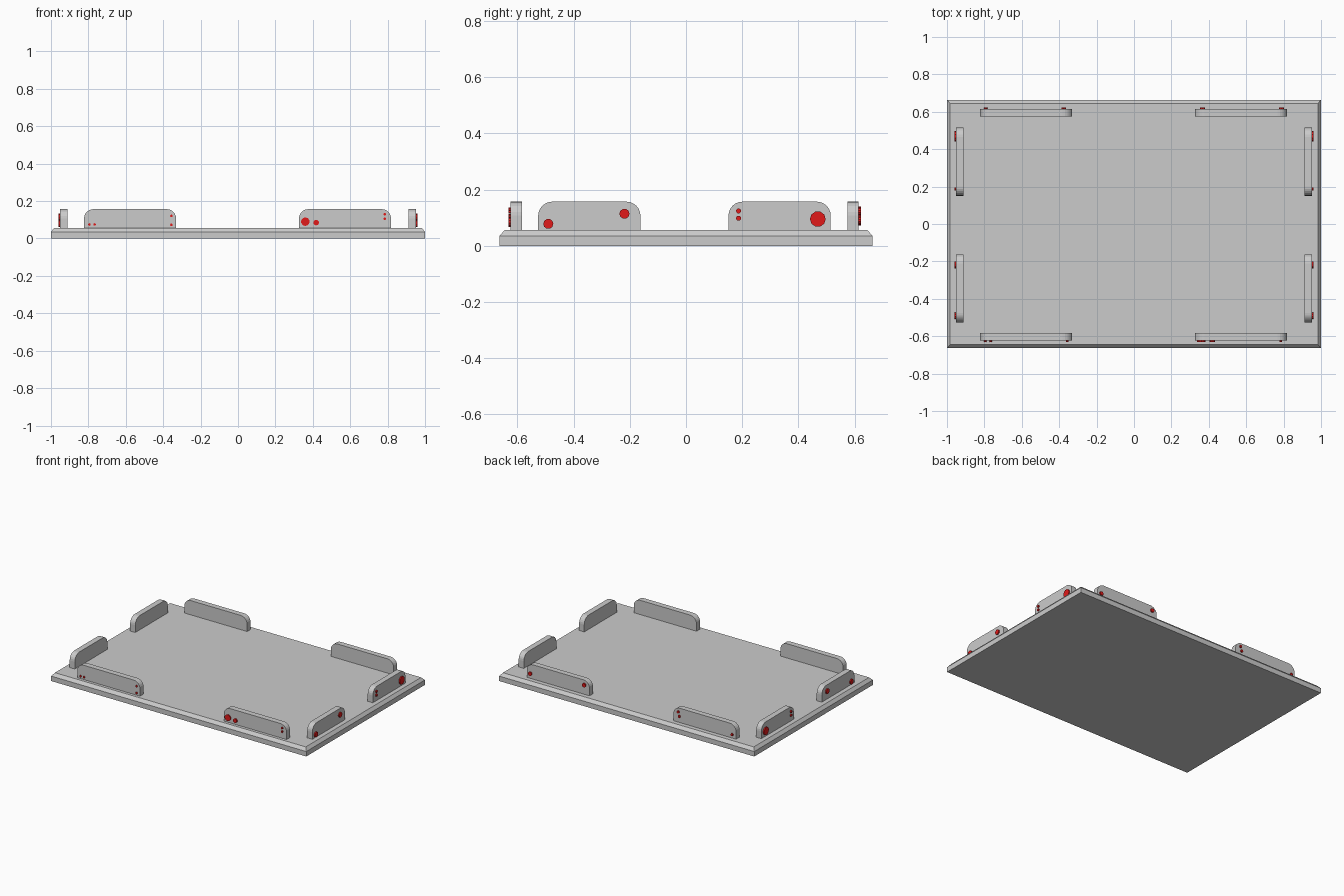
import bpy, bmesh, math
from mathutils import Matrix, Vector

if "Cube" in bpy.data.objects:
    bpy.data.objects.remove(bpy.data.objects["Cube"])

red = bpy.data.materials.new("red")
red.diffuse_color = (0.75, 0.01, 0.01, 1)
red.use_nodes = True
red.node_tree.nodes["Principled BSDF"].inputs["Base Color"].default_value = red.diffuse_color


def finish(name, bm, mat=None):
    bmesh.ops.recalc_face_normals(bm, faces=bm.faces)
    me = bpy.data.meshes.new(name)
    bm.to_mesh(me)
    bm.free()
    ob = bpy.data.objects.new(name, me)
    bpy.context.collection.objects.link(ob)
    if mat:
        me.materials.append(mat)
    return ob


def extrude_profile(name, points, depth):
    """Fill a closed loop of 3D points and extrude it along depth."""
    bm = bmesh.new()
    face = bm.faces.new([bm.verts.new(p) for p in points])
    new = bmesh.ops.extrude_face_region(bm, geom=[face], use_keep_orig=True)
    verts = [g for g in new["geom"] if isinstance(g, bmesh.types.BMVert)]
    bmesh.ops.translate(bm, verts=verts, vec=depth)
    return finish(name, bm)


def place(axis, along, across, z):
    """Wall coordinates: axis 'x' walls run along x, axis 'y' walls along y."""
    return Vector((along, across, z)) if axis == "x" else Vector((across, along, z))


def wall(name, axis, a, b, inner, outer):
    r, low, top = 0.05, 0.05, 0.157
    prof = [(a, low), (b, low)]
    for centre, start in ((b - r, 0), (a + r, 90)):
        for i in range(7):
            t = math.radians(start + 15 * i)
            prof.append((centre + r * math.cos(t), top - r + r * math.sin(t)))
    pts = [place(axis, u, inner, z) for u, z in prof]
    return extrude_profile(name, pts, place(axis, 0, outer - inner, 0))


def peg(name, axis, along, z, radius, face):
    """Short cylinder sticking out of a wall's outer face."""
    out = math.copysign(1, face)
    bm = bmesh.new()
    rot = Matrix.Rotation(math.pi / 2, 4, "X" if axis == "x" else "Y")
    bmesh.ops.create_cone(bm, cap_ends=True, segments=10, radius1=radius, radius2=radius,
                          depth=0.02,
                          matrix=Matrix.Translation(place(axis, along, face - out * 0.002, z)) @ rot)
    return finish(name, bm, red)


# Base slab with chamfered upper rim
bm = bmesh.new()
rings = []
for hx, hy, z in ((1, 0.664, 0), (1, 0.664, 0.035), (0.983, 0.645, 0.056)):
    rings.append([bm.verts.new((sx * hx, sy * hy, z))
                  for sx, sy in ((-1, -1), (1, -1), (1, 1), (-1, 1))])
for lo, hi in zip(rings, rings[1:]):
    for i in range(4):
        j = (i + 1) % 4
        bm.faces.new((lo[i], lo[j], hi[j], hi[i]))
bm.faces.new(rings[0])
bm.faces.new(rings[-1])
finish("base_slab", bm)

# Wall panels on the long sides
for name, inner, outer in (("front", -0.584, -0.624), ("back", 0.575, 0.614)):
    wall(name + "_wall_left", "x", -0.823, -0.331, inner, outer)
    wall(name + "_wall_right", "x", 0.326, 0.818, inner, outer)

# Wall panels and pegs on the short sides, mirrored
side_pegs = ((-0.49, 0.078, 0.018), (-0.219, 0.114, 0.018), (0.187, 0.124, 0.009),
             (0.187, 0.098, 0.009), (0.469, 0.095, 0.028))
for name, s in (("left", -1), ("right", 1)):
    wall(name + "_wall_front", "y", -0.526, -0.162, s * 0.911, s * 0.951)
    wall(name + "_wall_back", "y", 0.151, 0.515, s * 0.911, s * 0.951)
    for along, z, r in side_pegs:
        peg(name + "_peg", "y", along, z, r, s * 0.951)

# Pegs on the front walls
for along, z, r in ((0.36, 0.09, 0.023), (0.418, 0.085, 0.015), (0.785, 0.13, 0.007),
                    (0.785, 0.105, 0.007), (-0.795, 0.075, 0.007), (-0.767, 0.075, 0.007),
                    (-0.356, 0.121, 0.007), (-0.356, 0.073, 0.007)):
    peg("front_peg", "x", along, z, r, -0.624)

# Pegs on the back walls
for along, z, r in ((0.789, 0.09, 0.014), (0.366, 0.122, 0.014), (-0.371, 0.13, 0.009),
                    (-0.38, 0.1, 0.009), (-0.793, 0.082, 0.009)):
    peg("back_peg", "x", along, z, r, 0.614)
